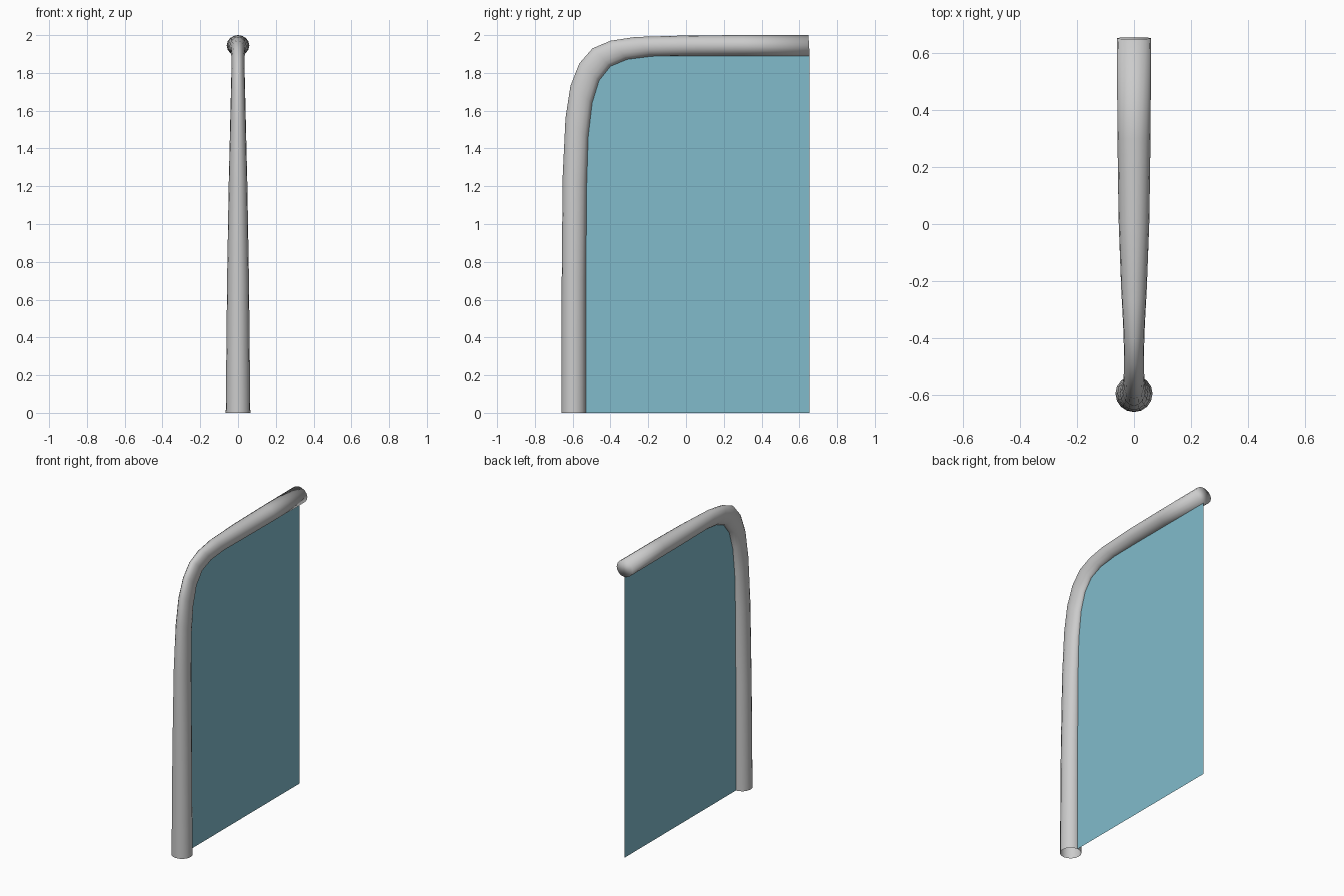
import bpy, bmesh, math
from mathutils import Vector

if "Cube" in bpy.data.objects:
    bpy.data.objects.remove(bpy.data.objects["Cube"])

SIDES = 16
# Stations along the bent pipe: outer (y, z), inner (y, z), half width in x
STATIONS = [
    ((-0.66, 0.00), (-0.53, 0.00), 0.065),
    ((-0.658, 0.70), (-0.53, 0.70), 0.058),
    ((-0.653, 1.25), (-0.526, 1.20), 0.049),
    ((-0.638, 1.56), (-0.518, 1.46), 0.042),
    ((-0.612, 1.73), (-0.497, 1.64), 0.038),
    ((-0.565, 1.85), (-0.46, 1.76), 0.035),
    ((-0.495, 1.93), (-0.40, 1.835), 0.035),
    ((-0.40, 1.97), (-0.31, 1.872), 0.038),
    ((-0.27, 1.99), (-0.18, 1.888), 0.045),
    ((0.00, 1.998), (0.03, 1.89), 0.054),
    ((0.30, 2.00), (0.31, 1.89), 0.058),
    ((0.648, 2.00), (0.655, 1.89), 0.060),
]


def finish(bm, name, smooth):
    mesh = bpy.data.meshes.new(name)
    bm.to_mesh(mesh)
    bm.free()
    for p in mesh.polygons:
        p.use_smooth = smooth
    obj = bpy.data.objects.new(name, mesh)
    bpy.context.collection.objects.link(obj)
    return obj


# Bent pipe frame: elliptical rings, open at the foot, capped at the far end
bm = bmesh.new()
rings = []
for outer, inner, half in STATIONS:
    o, i = Vector((0, *outer)), Vector((0, *inner))
    mid, arm = (o + i) / 2, (o - i) / 2
    ring = []
    for k in range(SIDES):
        a = 2 * math.pi * k / SIDES
        ring.append(bm.verts.new(mid + arm * math.cos(a) + Vector((half * math.sin(a), 0, 0))))
    rings.append(ring)
for r0, r1 in zip(rings, rings[1:]):
    for k in range(SIDES):
        n = (k + 1) % SIDES
        bm.faces.new((r0[k], r0[n], r1[n], r1[k]))
bm.faces.new(rings[-1])
bmesh.ops.recalc_face_normals(bm, faces=bm.faces)
finish(bm, "pipe_frame", True)

# Thin panel filling the space under the inner edge of the pipe
bm = bmesh.new()
outline = [s[1] for s in STATIONS] + [(0.655, 0.0)]
face = bm.faces.new([bm.verts.new((0, y, z)) for y, z in outline])
face.normal_update()
if face.normal.x < 0:
    face.normal_flip()
panel = finish(bm, "panel", False)
mat = bpy.data.materials.new("panel_blue")
mat.diffuse_color = (0.22, 0.50, 0.60, 1.0)
mat.use_nodes = True
mat.node_tree.nodes["Principled BSDF"].inputs["Base Color"].default_value = mat.diffuse_color
panel.data.materials.append(mat)
